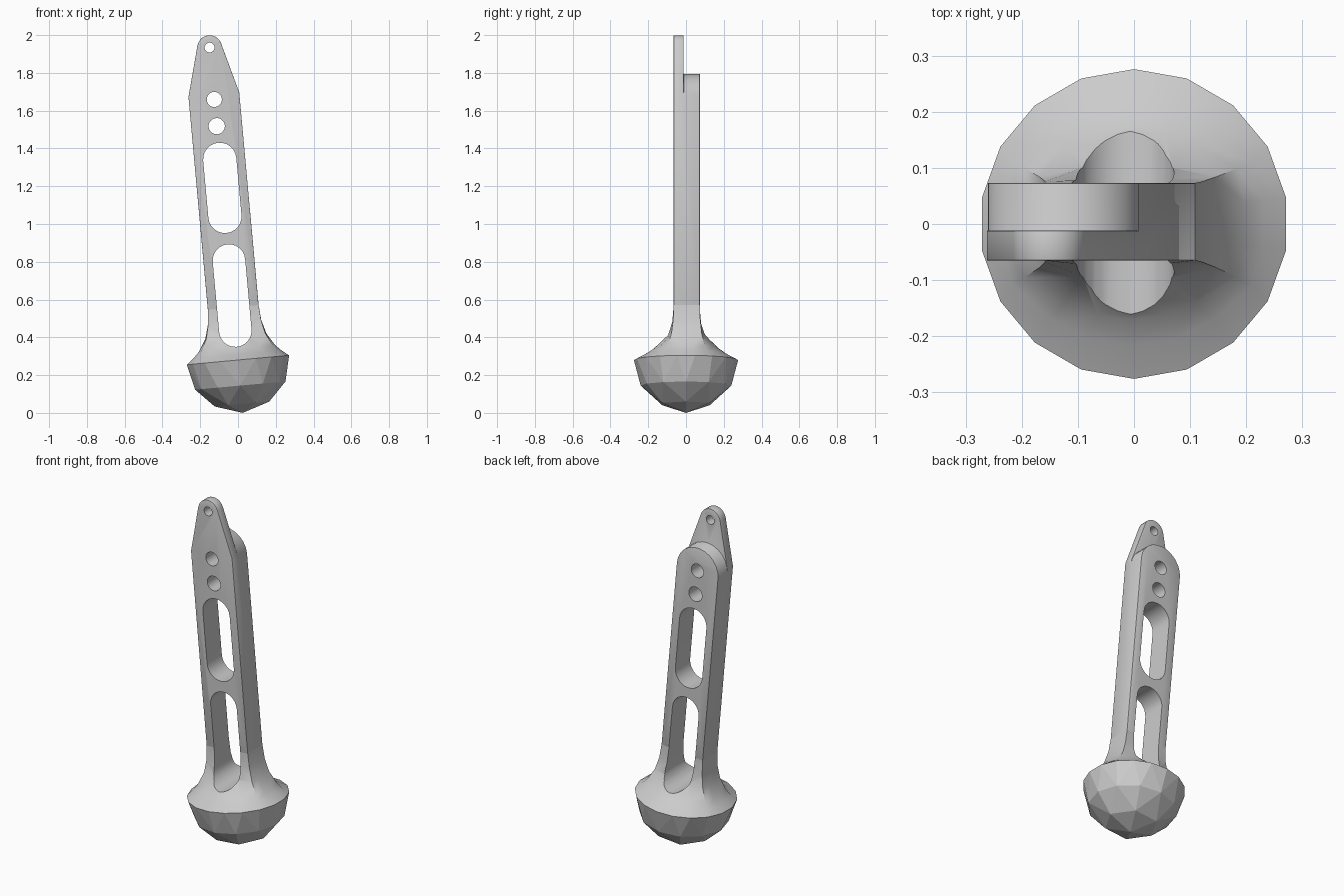
import bpy, bmesh, math
from mathutils import Matrix

if "Cube" in bpy.data.objects:
    bpy.data.objects.remove(bpy.data.objects["Cube"])

grey = bpy.data.materials.new("light_grey")
grey.use_nodes = True
COLOUR = (0.6, 0.6, 0.6, 1)
grey.diffuse_color = COLOUR
grey.node_tree.nodes["Principled BSDF"].inputs["Base Color"].default_value = COLOUR

# Everything leans about the rim centre
LEAN = Matrix.Translation((0, 0, 0.28)) @ Matrix.Rotation(math.radians(-5.2), 4, 'Y')
FRONT, BACK, STEP = -0.065, 0.073, -0.012
HALF_W, HALF_D = 0.135, (BACK - FRONT) / 2
MID_Y = (FRONT + BACK) / 2
TIP_Z, PIVOT_Z, RIM_R = 1.661, 1.385, 0.276


def finish(name, bm):
    bmesh.ops.recalc_face_normals(bm, faces=bm.faces)
    mesh = bpy.data.meshes.new(name)
    bm.to_mesh(mesh)
    bm.free()
    mesh.materials.append(grey)
    ob = bpy.data.objects.new(name, mesh)
    ob.matrix_world = LEAN
    bpy.context.collection.objects.link(ob)
    return ob


def prism(name, outline, y0, y1):
    bm = bmesh.new()
    face = bm.faces.new([bm.verts.new((x, y0, z)) for x, z in outline])
    side = bmesh.ops.extrude_face_region(bm, geom=[face])["geom"]
    bmesh.ops.translate(bm, vec=(0, y1 - y0, 0),
                        verts=[v for v in side if isinstance(v, bmesh.types.BMVert)])
    return finish(name, bm)


def arc(z, r, start, end, n):
    angles = [math.radians(start + (end - start) * i / n) for i in range(n + 1)]
    return [(r * math.cos(a), z + r * math.sin(a)) for a in angles]


def capsule(z0, z1, r):
    return arc(z1 - r, r, 0, 180, 12) + arc(z0 + r, r, 180, 360, 12)


def apply_mod(ob, kind, **settings):
    mod = ob.modifiers.new(kind, kind)
    for key, value in settings.items():
        setattr(mod, key, value)
    bpy.ops.object.select_all(action='DESELECT')
    bpy.context.view_layer.objects.active = ob
    ob.select_set(True)
    bpy.context.view_layer.update()
    bpy.ops.object.modifier_apply(modifier=mod.name)


def cut(ob, cutter):
    apply_mod(ob, 'BOOLEAN', operation='DIFFERENCE', solver='EXACT', object=cutter)


# Arm with a tapered tip, stepped thinner behind the tip
arm = prism("arm", [(-HALF_W, 0.26), (HALF_W, 0.26), (HALF_W, 1.41)]
            + arc(TIP_Z, 0.065, 15, 165, 10) + [(-HALF_W, 1.41)], FRONT, BACK)
step = prism("step_cutter", [(-0.3, PIVOT_Z), (-0.3, 1.9), (0.3, 1.9), (0.3, PIVOT_Z)]
             + arc(PIVOT_Z, HALF_W + 0.0005, 0, 180, 12), STEP, 0.2)
cut(arm, step)
apply_mod(arm, 'BEVEL', width=0.008, segments=2, limit_method='ANGLE',
          angle_limit=math.radians(40))

# Flared foot blending the rectangular arm into the round rim
bm = bmesh.new()
rings = []
corner = math.degrees(math.atan2(HALF_D, HALF_W))
for z, blend in [(0, 1), (0.03, 0.72), (0.06, 0.5), (0.126, 0.2), (0.2, 0.05), (0.28, 0)]:
    ring = []
    for i in range(18):
        deg = 10 + 20 * i
        if blend < 1 and deg in (30, 150, 210, 330):
            deg = {30: corner, 150: 180 - corner, 210: 180 + corner, 330: -corner}[deg]
        c, s = math.cos(math.radians(deg)), math.sin(math.radians(deg))
        box = min(HALF_W / max(abs(c), 1e-6), HALF_D / max(abs(s), 1e-6))
        r = box + (RIM_R - box) * blend
        ring.append(bm.verts.new((r * c, r * s + MID_Y * (1 - blend), z)))
    rings.append(ring)
for low, high in zip(rings, rings[1:]):
    for i in range(18):
        j = (i + 1) % 18
        bm.faces.new((low[i], low[j], high[j], high[i]))
bm.faces.new(rings[0])
bm.faces.new(rings[-1])
flare = finish("flared_foot", bm)

# Slots and round holes through the arm and foot
cutters = [step]
for z0, z1, r in [(0.07, 0.615, 0.086), (0.675, 1.155, 0.088)]:
    cutters.append(prism("slot_cutter", capsule(z0, z1, r), -0.4, 0.4))
for z, r in [(1.243, 0.043), (PIVOT_Z, 0.04), (TIP_Z, 0.026)]:
    cutters.append(prism("hole_cutter", arc(z, r, 0, 345, 23), -0.4, 0.4))
for cutter in cutters[1:]:
    cut(arm, cutter)
cut(flare, cutters[1])
for cutter in cutters:
    bpy.data.objects.remove(cutter)

# Faceted bowl underneath
bm = bmesh.new()
for z, r, n, turn in [(0, RIM_R, 18, 10), (-0.136, 0.24, 12, 0), (-0.234, 0.145, 6, 0)]:
    for i in range(n):
        a = math.radians(turn + 360 * i / n)
        bm.verts.new((r * math.cos(a), r * math.sin(a), z))
bm.verts.new((0, 0, -0.281))
bmesh.ops.convex_hull(bm, input=bm.verts)
finish("bowl", bm)

# Soft shading on the arm and foot, flat facets on the bowl
bpy.ops.object.select_all(action='DESELECT')
for ob in (arm, flare):
    ob.select_set(True)
bpy.context.view_layer.objects.active = arm
bpy.ops.object.shade_smooth_by_angle(angle=math.radians(35))
